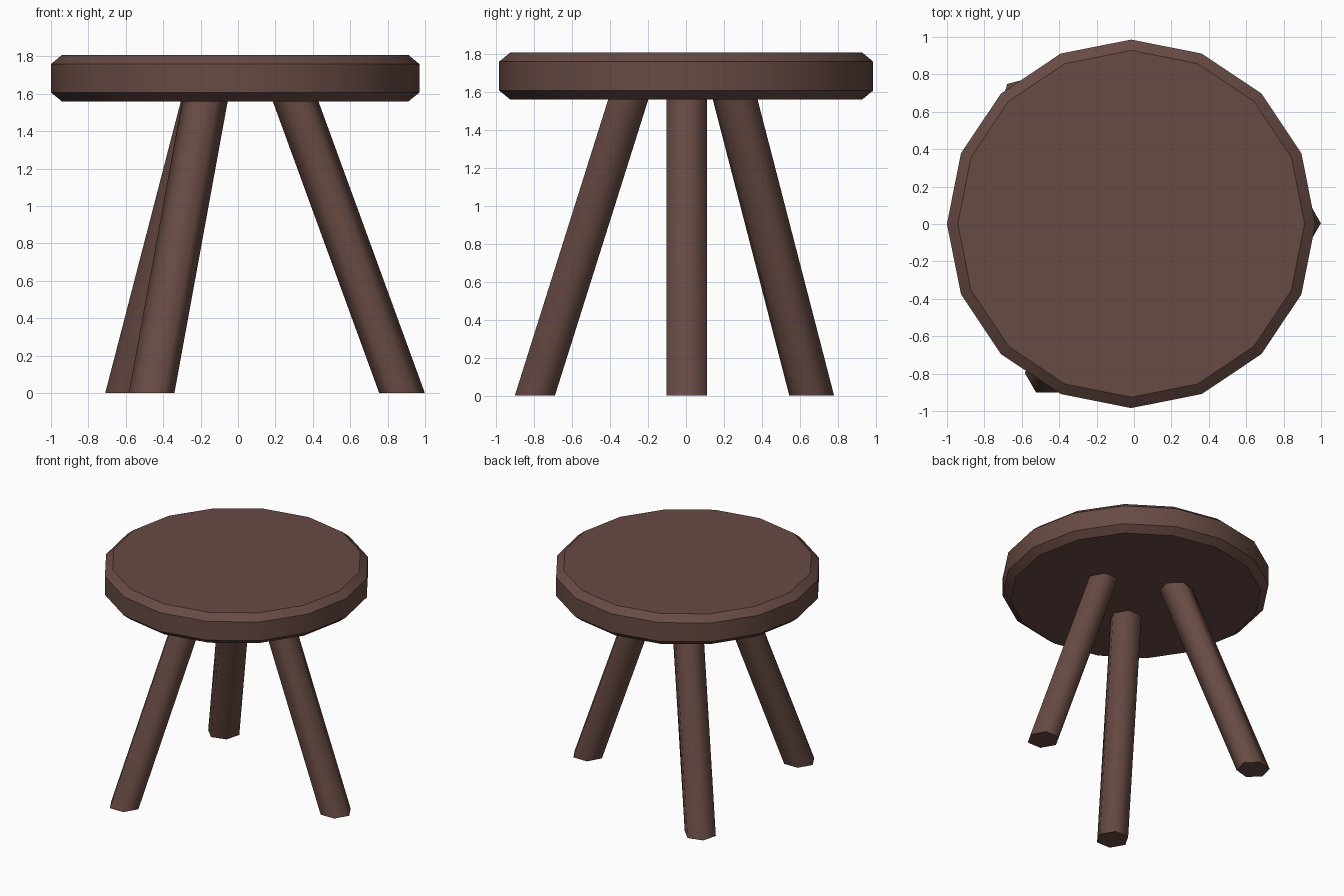
import bpy, bmesh
from math import cos, sin, pi, radians

cube = bpy.data.objects.get("Cube")
if cube:
    bpy.data.objects.remove(cube, do_unlink=True)

# Single dark wood colour
wood = bpy.data.materials.new("dark_brown_wood")
wood.use_nodes = True
color = (0.137, 0.069, 0.057, 1)
wood.diffuse_color = color
bsdf = next(n for n in wood.node_tree.nodes if n.type == 'BSDF_PRINCIPLED')
bsdf.inputs["Base Color"].default_value = color


def loft(name, rings, sides, turn, sharp_angle):
    """Capped solid through horizontal polygon rings of (x, y, z, radius)."""
    bm = bmesh.new()
    loops = []
    for x, y, z, r in rings:
        angles = [turn + 2 * pi * i / sides for i in range(sides)]
        loops.append([bm.verts.new((x + r * cos(a), y + r * sin(a), z)) for a in angles])
    for low, high in zip(loops, loops[1:]):
        for i in range(sides):
            j = (i + 1) % sides
            bm.faces.new((low[i], low[j], high[j], high[i]))
    bm.faces.new(loops[0][::-1])
    bm.faces.new(loops[-1])
    mesh = bpy.data.meshes.new(name)
    bm.to_mesh(mesh)
    bm.free()
    mesh.materials.append(wood)
    obj = bpy.data.objects.new(name, mesh)
    bpy.context.collection.objects.link(obj)
    bpy.ops.object.select_all(action='DESELECT')
    obj.select_set(True)
    bpy.context.view_layer.objects.active = obj
    bpy.ops.object.shade_smooth_by_angle(angle=radians(sharp_angle))
    return obj


# Round seat with chamfered rims
SEAT_X, SEAT_Y = -0.015, 0.001
seat_profile = [(1.56, 0.927), (1.607, 0.985), (1.759, 0.985), (1.807, 0.927)]
loft("seat", [(SEAT_X, SEAT_Y, z, r) for z, r in seat_profile], 16, 0, 30)

# Splayed six-sided legs set into the seat: foot centre, centre at the underside, turn
UNDERSIDE, LEG_TOP, LEG_RADIUS = 1.56, 1.7, 0.122
legs = {
    "left_leg": ((0.877, 0.004), (0.308, 0.004), 0),
    "front_right_leg": ((-0.462, -0.796), (-0.177, -0.304), 0),
    "back_right_leg": ((-0.592, 0.662), (-0.188, 0.259), 15),
}
for name, (foot, joint, turn) in legs.items():
    reach = LEG_TOP / UNDERSIDE
    top = [f + (j - f) * reach for f, j in zip(foot, joint)]
    loft(name, [(*foot, 0, LEG_RADIUS), (*top, LEG_TOP, LEG_RADIUS)], 6, radians(turn), 65)
